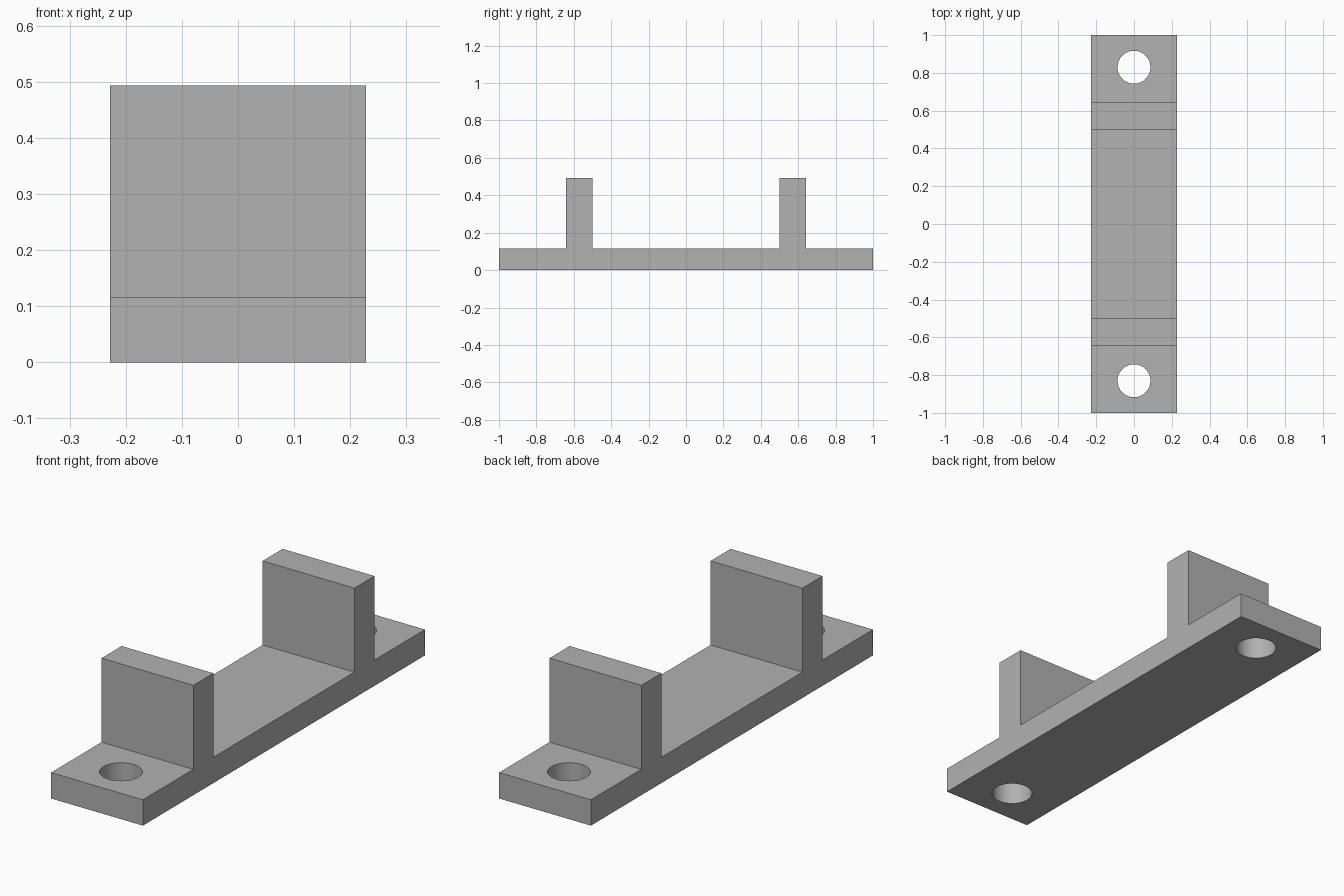
import bpy
import bmesh
from mathutils import Vector

cube = bpy.data.objects.get("Cube")
if cube:
    bpy.data.objects.remove(cube, do_unlink=True)

HALF_WIDTH = 0.228
BASE_TOP = 0.116
WALL_TOP = 0.493
WALL_INNER, WALL_OUTER = 0.5, 0.642
HOLE_Y, HOLE_RADIUS = 0.83, 0.087

grey = bpy.data.materials.new("plain grey")
grey.use_nodes = True
colour = (0.445, 0.445, 0.445, 1)
grey.diffuse_color = colour
grey.node_tree.nodes["Principled BSDF"].inputs["Base Color"].default_value = colour

# Bracket body: half of the side profile, mirrored and extruded across the width
half = [(1, 0), (1, BASE_TOP), (WALL_OUTER, BASE_TOP), (WALL_OUTER, WALL_TOP),
        (WALL_INNER, WALL_TOP), (WALL_INNER, BASE_TOP)]
profile = half + [(-y, z) for y, z in reversed(half)]

bm = bmesh.new()
side = bm.faces.new([bm.verts.new((-HALF_WIDTH, y, z)) for y, z in profile])
extruded = bmesh.ops.extrude_face_region(bm, geom=[side])["geom"]
bmesh.ops.translate(bm, vec=Vector((2 * HALF_WIDTH, 0, 0)),
                    verts=[v for v in extruded if isinstance(v, bmesh.types.BMVert)])
bmesh.ops.recalc_face_normals(bm, faces=bm.faces)
mesh = bpy.data.meshes.new("bracket_body")
bm.to_mesh(mesh)
bm.free()
mesh.materials.append(grey)
body = bpy.data.objects.new("bracket_body", mesh)
bpy.context.collection.objects.link(body)

# Screw holes through both end tabs
for label, sign in (("front", -1), ("back", 1)):
    bpy.ops.mesh.primitive_cylinder_add(vertices=64, radius=HOLE_RADIUS, depth=0.4,
                                        location=(0, sign * HOLE_Y, BASE_TOP / 2))
    cutter = bpy.context.object
    cutter.name = label + "_hole_cutter"
    cutter.data.materials.append(grey)
    cut = body.modifiers.new(label + "_hole", "BOOLEAN")
    cut.operation = "DIFFERENCE"
    cut.solver = "EXACT"
    cut.object = cutter
    bpy.ops.object.select_all(action="DESELECT")
    body.select_set(True)
    bpy.context.view_layer.objects.active = body
    bpy.ops.object.modifier_apply(modifier=cut.name)
    bpy.data.objects.remove(cutter, do_unlink=True)

# Round hole walls shade smoothly, all box edges stay crisp
bpy.ops.object.shade_smooth_by_angle(angle=0.5)
